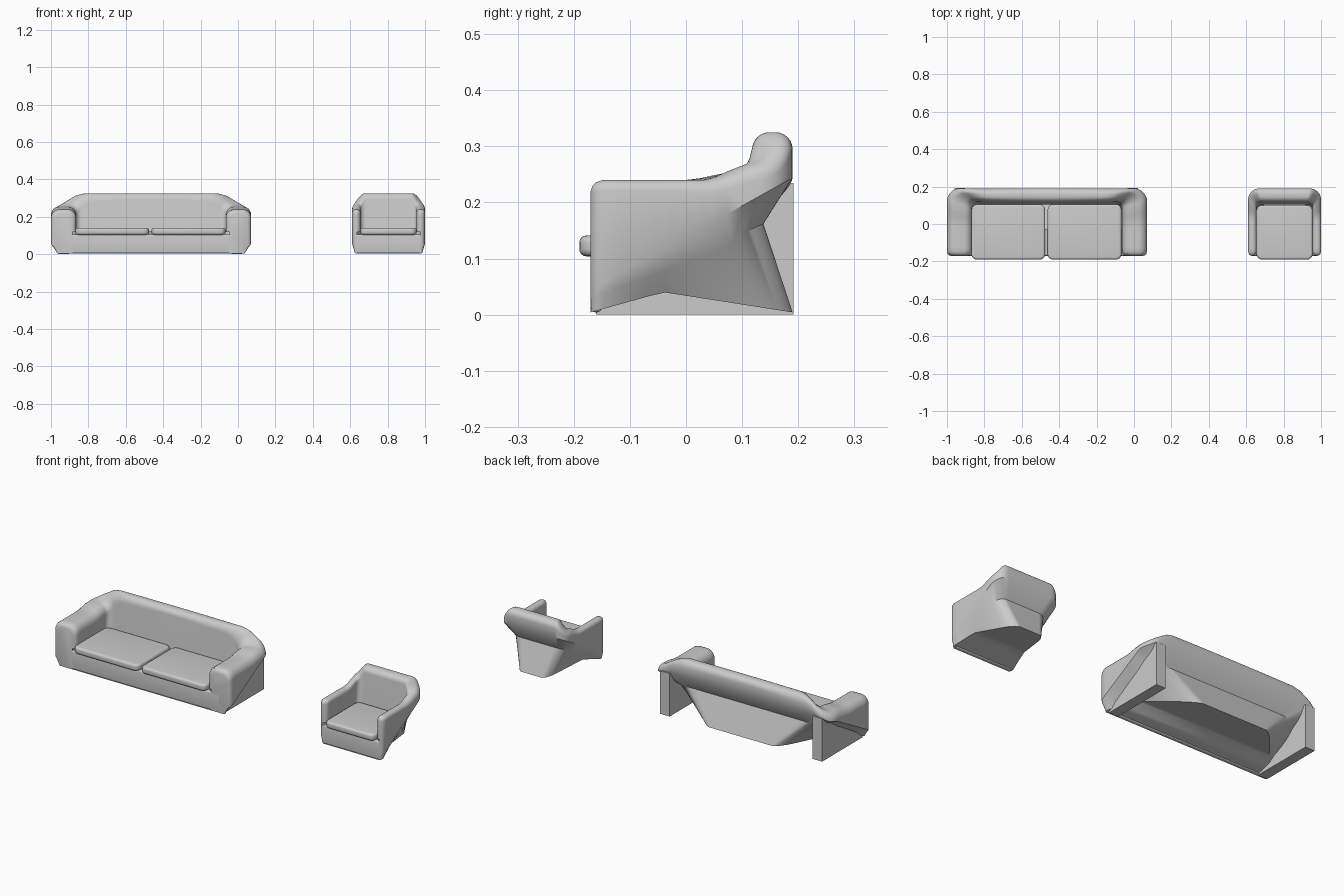
import bpy, bmesh, math
from mathutils import Vector

if "Cube" in bpy.data.objects:
    bpy.data.objects.remove(bpy.data.objects["Cube"])

FRONT, BACK = -0.17, 0.19


def finish(bm, name, angle=35):
    bmesh.ops.recalc_face_normals(bm, faces=bm.faces)
    me = bpy.data.meshes.new(name)
    bm.to_mesh(me)
    bm.free()
    ob = bpy.data.objects.new(name, me)
    bpy.context.collection.objects.link(ob)
    bpy.ops.object.select_all(action='DESELECT')
    ob.select_set(True)
    bpy.context.view_layer.objects.active = ob
    bpy.ops.object.shade_smooth_by_angle(angle=math.radians(angle))
    return ob


def box(name, lo, hi, corner=0, edge=0):
    """Box with optional rounded plan corners and softened top and bottom edges."""
    bm = bmesh.new()
    bmesh.ops.create_cube(bm, size=1)
    for v in bm.verts:
        v.co = [a + (b - a) * (c + 0.5) for a, b, c in zip(lo, hi, v.co)]
    if corner:
        up = [e for e in bm.edges if abs(e.verts[0].co.z - e.verts[1].co.z) > 1e-4]
        bmesh.ops.bevel(bm, geom=up, offset=corner, segments=5, profile=0.5, affect='EDGES')
    if edge:
        flat = [e for e in bm.edges if abs(e.verts[0].co.z - e.verts[1].co.z) < 1e-4]
        bmesh.ops.bevel(bm, geom=flat, offset=edge, segments=4, profile=0.5, affect='EDGES')
    return finish(bm, name)


def smooth(a, b, v):
    t = max(0, min(1, (v - a) / (b - a)))
    return t * t * (3 - 2 * t)


def shell(name, cx, hw, arm, foot, R, rin, height):
    """U-shaped arms and back: a rounded profile swept round, tapering to a narrow back foot."""
    ix, iy = hw - arm, 0.118
    stations = []                                   # outer, inner, cap inset
    for dy, inset in ((0, .020), (.003, .011), (.01, .004), (.022, 0)):
        p = FRONT + dy
        stations.append((Vector((hw, p)), Vector((ix, p)), inset))
    for k in range(1, 10):                          # along the arm
        f = k / 10
        stations.append((Vector((hw, -.148 + f * (BACK - R + .148))),
                         Vector((ix, -.148 + f * (iy - rin + .148))), 0))
    for k in range(9):                              # round the corner
        a = math.pi / 2 * k / 8
        c = Vector((math.cos(a), math.sin(a)))
        stations.append((Vector((hw - R, BACK - R)) + c * R,
                         Vector((ix - rin, iy - rin)) + c * rin, 0))
    for k in range(1, 12):                          # along the back
        f = 1 - k / 12
        stations.append((Vector((f * (hw - R), BACK)), Vector((f * (ix - rin), iy)), 0))
    flip = Vector((-1, 1))
    stations += [(Vector((0, BACK)), Vector((0, iy)), 0)] + \
                [(o * flip, i * flip, e) for o, i, e in reversed(stations)]

    bm = bmesh.new()
    rings = []
    for o, i, e in stations:
        t = (o.y - FRONT) / (BACK - FRONT)
        d = (i - o).normalized()
        h = height((o + i) / 2) - e
        o, i = o + d * e, i - d * e
        r = min(.045, .42 * (i - o).length)
        zc = min(.045 + .2 * t, h - r)
        # inner face leans forward towards the seat
        pts = [(i - Vector((0, .015 * smooth(.6, 1, t))), .12)]
        for k in range(7):
            a = math.pi / 2 * k / 6
            pts.append((i - d * r * (1 - math.cos(a)), h - r + r * math.sin(a)))
        for k in range(6, -1, -1):
            a = math.pi / 2 * k / 6
            pts.append((o + d * r * (1 - math.cos(a)), h - r + r * math.sin(a)))
        # tucked-in outer face below the crease
        b = Vector((o.x * (1 - .04 * (1 - t) - t * (1 - foot / hw)), o.y))
        m = o.lerp(b, .42)
        m.y -= .052 * smooth(.6, 1, t)
        lift = .036 * (t / .36 if t < .36 else (1 - t) / .64)
        pts += [(o, zc - .001), (m, max(zc * .66, .025)), (b, .004 + lift)]
        rings.append([bm.verts.new((cx + p.x, p.y, z)) for p, z in pts])
    for p, q in zip(rings, rings[1:]):
        for j in range(len(p) - 1):
            bm.faces.new((p[j], p[j + 1], q[j + 1], q[j]))
    # arm front caps
    for ring in (rings[0], rings[-1]):
        low = bm.verts.new((ring[0].co.x, ring[0].co.y, .004))
        bm.faces.new(ring + [low])
    # underside
    n = len(rings)
    for k in range(n // 2):
        q = [rings[k][-1], rings[k + 1][-1], rings[n - 2 - k][-1], rings[n - 1 - k][-1]]
        bm.faces.new(list(dict.fromkeys(q)))
    finish(bm, name)
    # front panel and seat deck
    w, part = ix + arm * .5, name.split('_')[0]
    box(part + "_front_panel", (cx - w, FRONT, .004), (cx + w, -.15, .106), 0, .009)
    box(part + "_seat_deck", (cx - ix, -.16, .085), (cx + ix, -.03, .105))


def sofa_height(p):
    return .24 + .085 * (1 - smooth(.35, .51, abs(p.x))) * smooth(.0, .1, p.y)


def chair_height(p):
    return .24 + .085 * smooth(.03, .125, p.y) * (1 - smooth(.13, .2, abs(p.x)))


# Sofa
shell("sofa_shell", -.465, .535, .135, .22, .07, .03, sofa_height)
for side, x in (("left", -.87), ("right", -.462)):
    box("sofa_cushion_" + side, (x, -.19, .104), (x + .395, .105, .141), .03, .012)
for side, x in (("left", -.96), ("right", -.035)):
    box("sofa_leg_" + side, (x, -.16, 0), (x + .057, BACK + .002, .235))

# Armchair
shell("chair_shell", .805, .195, .045, .087, .06, .03, chair_height)
box("chair_cushion", (.655, -.19, .104), (.955, .1, .141), .03, .012)
